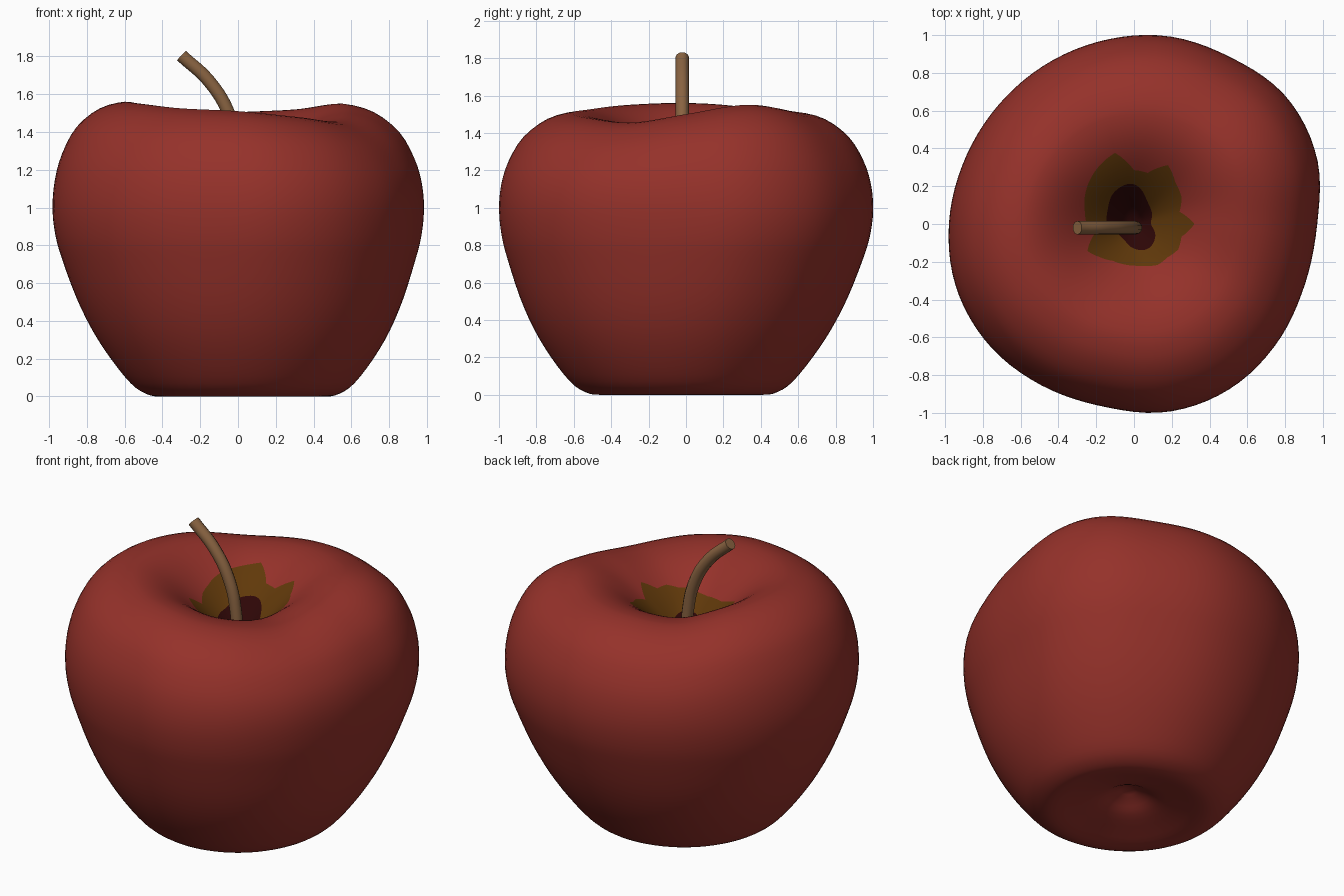
import bpy, bmesh, math
from mathutils import Vector

cube = bpy.data.objects.get("Cube")
if cube:
    bpy.data.objects.remove(cube)


def material(name, color):
    mat = bpy.data.materials.new(name)
    mat.use_nodes = True
    mat.diffuse_color = (*color, 1)
    bsdf = mat.node_tree.nodes["Principled BSDF"]
    bsdf.inputs["Base Color"].default_value = (*color, 1)
    bsdf.inputs["Roughness"].default_value = 0.6
    return mat


red = material("red skin", (0.3, 0.031, 0.023))
olive = material("olive patch", (0.117, 0.04, 0.003))
dark = material("dark hollow", (0.027, 0.002, 0.002))
brown = material("brown stem", (0.25, 0.125, 0.053))


def spline(a, b, c, d, t):
    """Catmull-Rom blend between b and c."""
    return b + 0.5 * t * (c - a + t * (2*a - 5*b + 4*c - d + t * (3*(b - c) + d - a)))


def around(values, turn, smooth=True):
    """Value of an evenly spaced closed table at a fraction of a full turn."""
    n = len(values)
    i, t = divmod(turn * n, 1)
    a, b, c, d = (values[(int(i) + k) % n] for k in (-1, 0, 1, 2))
    return spline(a, b, c, d, t) if smooth else b + (c - b) * t


def smoothstep(lo, hi, v):
    t = min(max((v - lo) / (hi - lo), 0), 1)
    return t * t * (3 - 2 * t)


# Lopsided outline, rim height and patch edges, counter-clockwise from +x
OUTLINE = [.97, 1.03, 1.05, 1.02, 1.01, .985, .965, .955, .96,
           .98, 1.0, 1.0, .985, .98, 1.01, 1.01, .985, .96]
RIM = [1.5, 1.55, 1.52, 1.505, 1.49, 1.54, 1.56, 1.55, 1.525, 1.51, 1.48, 1.455]
PATCH = [.32, .25, .29, .31, .36, .28, .285, .39, .36, .33, .3, .27,
         .25, .22, .285, .25, .225, .22, .22, .23, .25, .25, .27, .26]
HOLLOW = [.09, .11, .14, .21, .2, .16, .14, .1, .1, .13, .15, .13]

# Half profile from the underside dimple up to the rim
PROFILE = [(.03, .13), (.1, .1), (.18, .06), (.32, .025), (.44, 0), (.52, .015),
           (.6, .07), (.705, .2), (.8, .35), (.88, .52), (.95, .72), (.985, .85),
           (1, .99), (.988, 1.13), (.948, 1.26), (.87, 1.39), (.745, 1.485), (.61, 1.52)]
RIM_R, RIM_Z, FLOOR_Z = 0.61, 1.52, 1.07
LEAN = Vector((0.025, -0.025, 0))
SEGMENTS = 96


def sample_profile(steps=3):
    pts = [Vector(p) for p in PROFILE]
    pts = [pts[0]] + pts + [pts[-1] - Vector((0.1, 0.01))]
    out = []
    for a, b, c, d in zip(pts, pts[1:], pts[2:], pts[3:]):
        out += [spline(a, b, c, d, k / steps) for k in range(steps)]
    return out


def column(turn):
    """Points of one meridian with the material of the face above each."""
    size = around(OUTLINE, turn)
    lift = around(RIM, turn) - RIM_Z
    pts = []
    for p in sample_profile():
        # The foot is rounder than the widest part
        rounding = 0.8 * (1 - smoothstep(0, 1, p.y))
        pts.append((p.x * (size + (0.99 - size) * rounding),
                    max(p.y, 0) + lift * smoothstep(0.9, 1.5, p.y), 0))
    stops = [RIM_R * size, around(PATCH, turn, False), around(HOLLOW, turn), 0.01]
    for slot, steps in enumerate((10, 5, 5)):
        for k in range(steps):
            r = stops[slot] + (stops[slot + 1] - stops[slot]) * k / steps
            f = min(r / size / RIM_R, 1)
            z = FLOOR_Z + (RIM_Z - FLOOR_Z) * math.sin(math.pi / 2 * f)
            pts.append((r, z + lift * smoothstep(0.3, 1, f), slot))
    return pts


def add_object(name, mesh, mats):
    obj = bpy.data.objects.new(name, mesh)
    bpy.context.collection.objects.link(obj)
    for mat in mats:
        mesh.materials.append(mat)
    bpy.ops.object.select_all(action="DESELECT")
    obj.select_set(True)
    bpy.context.view_layer.objects.active = obj
    bpy.ops.object.shade_smooth_by_angle(angle=math.radians(50))


# Fruit body with hollow top and dimpled underside, its foot a little off centre
bm = bmesh.new()
columns, slots = [], []
for s in range(SEGMENTS):
    a = math.tau * s / SEGMENTS
    pts = column(s / SEGMENTS)
    columns.append([bm.verts.new(Vector((r * math.cos(a), r * math.sin(a), z))
                                 + LEAN * (1 - smoothstep(0, 1, z))) for r, z, _ in pts])
    slots = [p[2] for p in pts]
for s, left in enumerate(columns):
    right = columns[(s + 1) % SEGMENTS]
    for k in range(len(left) - 1):
        face = bm.faces.new((left[k], right[k], right[k + 1], left[k + 1]))
        face.material_index = slots[k]
bm.faces.new([c[0] for c in reversed(columns)])
bm.faces.new([c[-1] for c in columns]).material_index = 2
bmesh.ops.recalc_face_normals(bm, faces=bm.faces)
body = bpy.data.meshes.new("fruit_body")
bm.to_mesh(body)
bm.free()
add_object("fruit_body", body, (red, olive, dark))

# Bent stem
curve = bpy.data.curves.new("stem_path", "CURVE")
curve.dimensions = "3D"
curve.bevel_depth = 0.036
curve.bevel_resolution = 3
curve.use_fill_caps = True
path = [(.01, 1.05), (0, 1.3), (-.05, 1.5), (-.15, 1.665), (-.3, 1.805)]
line = curve.splines.new("BEZIER")
line.bezier_points.add(len(path) - 1)
for point, (x, z) in zip(line.bezier_points, path):
    point.co = (x, -0.02, z)
    point.handle_left_type = point.handle_right_type = "AUTO"
helper = bpy.data.objects.new("stem_path", curve)
bpy.context.collection.objects.link(helper)
bpy.context.view_layer.update()
graph = bpy.context.evaluated_depsgraph_get()
stem = bpy.data.meshes.new_from_object(helper.evaluated_get(graph))
bpy.data.objects.remove(helper)
add_object("stem", stem, (brown,))
